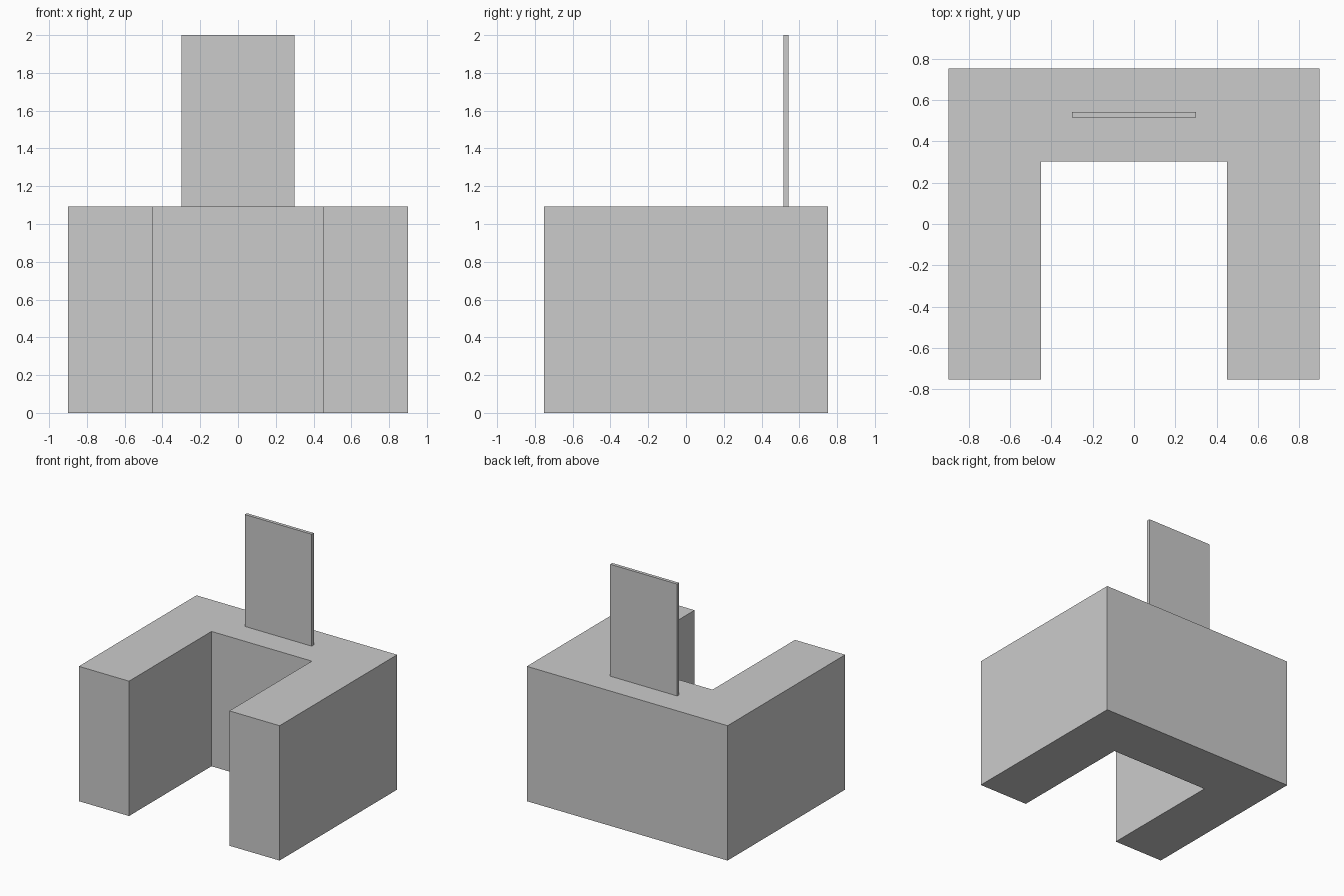
import bpy
import bmesh

if "Cube" in bpy.data.objects:
    bpy.data.objects.remove(bpy.data.objects["Cube"])


def extrude_profile(name, points, z0, z1):
    """Extrude a closed counter-clockwise plan outline from z0 up to z1."""
    bm = bmesh.new()
    base = bm.faces.new([bm.verts.new((x, y, z0)) for x, y in points])
    top = bmesh.ops.extrude_face_region(bm, geom=[base], use_keep_orig=True)
    verts = [g for g in top["geom"] if isinstance(g, bmesh.types.BMVert)]
    bmesh.ops.translate(bm, verts=verts, vec=(0, 0, z1 - z0))
    bmesh.ops.recalc_face_normals(bm, faces=bm.faces)
    mesh = bpy.data.meshes.new(name)
    bm.to_mesh(mesh)
    bm.free()
    obj = bpy.data.objects.new(name, mesh)
    bpy.context.collection.objects.link(obj)
    return obj


HALF_W, HALF_D, HEIGHT = 0.90, 0.753, 1.093
GAP, INNER_Y = 0.45, 0.303

# U-shaped counter, open at the front
right = [(HALF_W, HALF_D), (HALF_W, -HALF_D), (GAP, -HALF_D), (GAP, INNER_Y)]
left = [(-x, y) for x, y in reversed(right)]
extrude_profile("counter", right + left, 0, HEIGHT)

# Thin upright panel standing on the rear of the counter
PW, Y0, Y1 = 0.30, 0.515, 0.542
extrude_profile("back_panel", [(-PW, Y0), (PW, Y0), (PW, Y1), (-PW, Y1)], HEIGHT, 2.0)
